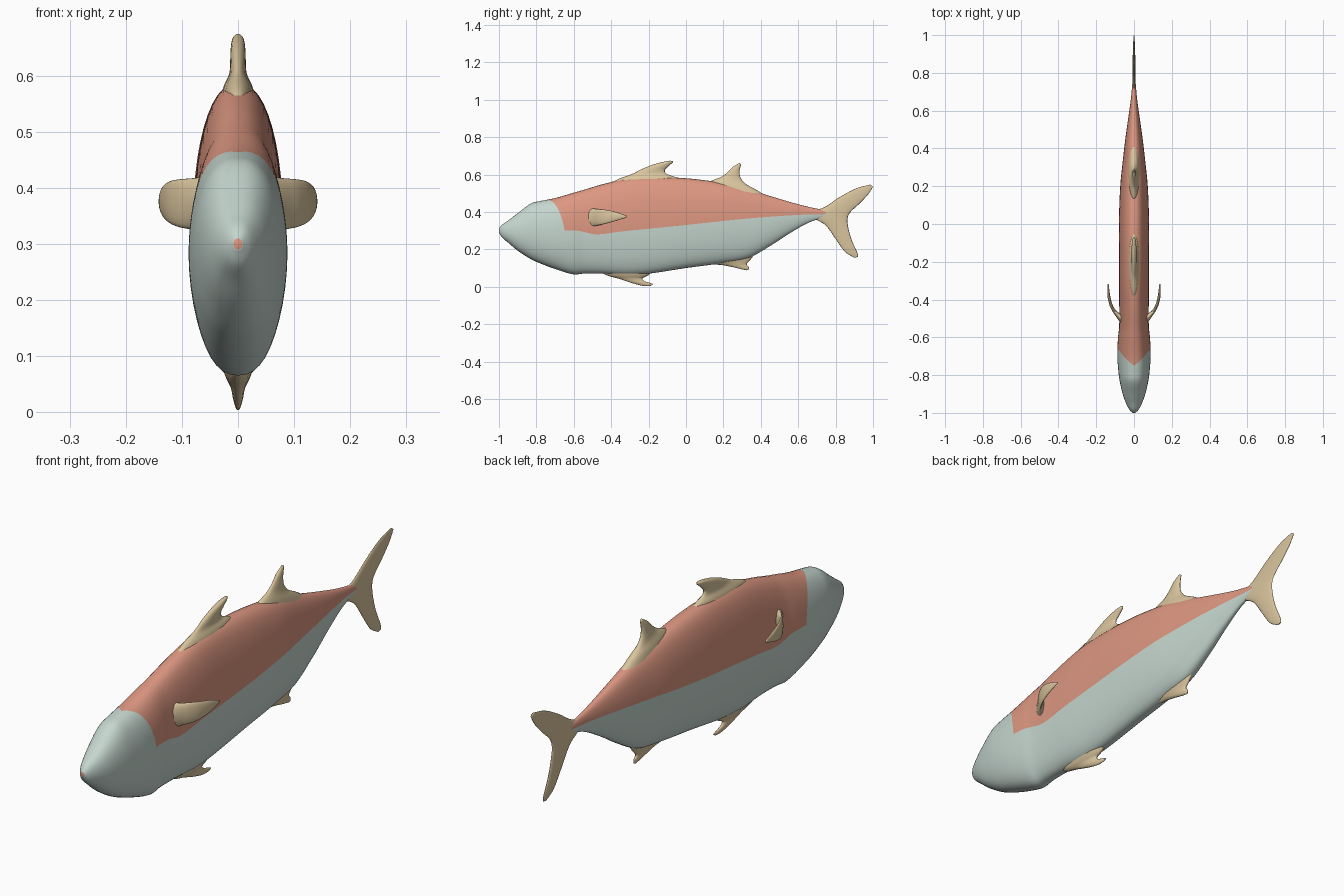
import bpy
import bmesh
import math
from mathutils import Vector

cube = bpy.data.objects.get("Cube")
if cube:
    bpy.data.objects.remove(cube, do_unlink=True)


def material(name, colour):
    mat = bpy.data.materials.new(name)
    mat.use_nodes = True
    mat.diffuse_color = (*colour, 1)
    mat.node_tree.nodes["Principled BSDF"].inputs["Base Color"].default_value = (*colour, 1)
    return mat


SALMON = material("salmon back", (0.72, 0.31, 0.22))
PALE = material("pale belly", (0.56, 0.67, 0.62))
TAN = material("tan fin", (0.70, 0.56, 0.34))


def sample(rows, t, key=None):
    """Smooth curve through rows of numbers; key gives each row's parameter."""
    keys = [key(i, r) for i, r in enumerate(rows)] if key else list(range(len(rows)))
    t = min(max(t, keys[0]), keys[-1])
    i = max(k for k in range(len(rows) - 1) if keys[k] <= t)

    def slope(k, c):
        a, b = max(k - 1, 0), min(k + 1, len(rows) - 1)
        return (rows[b][c] - rows[a][c]) / (keys[b] - keys[a])

    d = keys[i + 1] - keys[i]
    u = (t - keys[i]) / d
    h = u * u * (3 - 2 * u)
    return [rows[i][c] * (1 - h) + rows[i + 1][c] * h
            + d * u * (1 - u) * ((1 - u) * slope(i, c) - u * slope(i + 1, c))
            for c in range(len(rows[0]))]


def loft(name, rings, mats, rule=None):
    """Skin closed rings of points, cap the ends and shade smooth."""
    bm = bmesh.new()
    loops = [[bm.verts.new(p) for p in ring] for ring in rings]
    n = len(loops[0])
    for i in range(len(loops) - 1):
        for j in range(n):
            k = (j + 1) % n
            face = bm.faces.new((loops[i][j], loops[i][k], loops[i + 1][k], loops[i + 1][j]))
            if rule:
                face.material_index = rule(i, j)
    bm.faces.new(loops[0])
    bm.faces.new(loops[-1])
    bmesh.ops.recalc_face_normals(bm, faces=bm.faces)
    for face in bm.faces:
        face.smooth = True
    mesh = bpy.data.meshes.new(name)
    bm.to_mesh(mesh)
    bm.free()
    for mat in mats:
        mesh.materials.append(mat)
    obj = bpy.data.objects.new(name, mesh)
    bpy.context.collection.objects.link(obj)
    return obj


# Body stations: y, top, bottom, half width
BODY = [
    (-1, .31, .29, .008), (-.985, .33, .265, .023), (-.95, .355, .235, .042),
    (-.9, .393, .193, .06), (-.83, .445, .148, .076), (-.78, .458, .125, .083),
    (-.7, .474, .095, .088), (-.6, .503, .066, .085), (-.55, .517, .07, .079),
    (-.45, .547, .07, .078), (-.32, .577, .062, .08), (-.2, .586, .07, .08),
    (0, .58, .1, .08), (.2, .554, .127, .073), (.33, .522, .152, .06),
    (.45, .485, .218, .046), (.55, .455, .283, .032), (.65, .428, .34, .018),
    (.72, .414, .364, .011), (.81, .398, .376, .004),
]
# Colour line between back and belly: y, z
LINE = [(-1, .3), (-.65, .302), (-.57, .298), (-.48, .28), (-.35, .295), (0, .33),
        (.3, .362), (.6, .384), (.81, .389)]
HEAD_END = -0.65
SIDE = 12


def first(_, row):
    return row[0]


def body_point(t, up, f, side):
    """Point at fraction f above (up) or below the colour line."""
    bend = max(0, 1 - abs(t - HEAD_END) / 0.33) if up else 0
    y = t - 0.1 * f ** 1.3 * bend
    _, top, bottom, width = sample(BODY, y, first)
    middle, half = (top + bottom) / 2, (top - bottom) / 2
    ratio = (sample(LINE, y, first)[1] - middle) / half
    start = math.asin(min(max(ratio, -0.9), 0.9))
    end = math.pi / 2 if up else -math.pi / 2
    a = start + (end - start) * f
    return Vector((side * width * max(math.cos(a), 0) ** 0.85, y, middle + half * math.sin(a)))


def body_ring(t):
    ring = [body_point(t, True, 1 - j / SIDE, 1) for j in range(SIDE)]
    ring += [body_point(t, False, j / SIDE, 1) for j in range(SIDE)]
    ring += [body_point(t, False, 1 - j / SIDE, -1) for j in range(SIDE)]
    ring += [body_point(t, True, j / SIDE, -1) for j in range(SIDE)]
    return ring


NOSE_RINGS, BACK_RINGS = 30, 80
ts = [-1 + (1 + HEAD_END) * (i / NOSE_RINGS) ** 1.5 for i in range(NOSE_RINGS)]
ts += [HEAD_END + (0.81 - HEAD_END) * i / BACK_RINGS for i in range(BACK_RINGS + 1)]


def body_colour(i, j):
    upper = j < SIDE or j >= 3 * SIDE
    return 0 if upper and i >= NOSE_RINGS else 1


loft("body", [body_ring(t) for t in ts], [SALMON, PALE], body_colour)


def fin(name, stations, flat=True, steps=6, around=20):
    """Stations hold leading point, trailing point and half thickness."""
    if flat:
        stations = [(0, a, b, 0, c, d, e) for a, b, c, d, e in stations]
    rings = []
    total = (len(stations) - 1) * steps
    for s in range(total + 1):
        t = s / steps
        row = sample(stations, t)
        lead, trail = Vector(row[:3]), Vector(row[3:6])
        mid, chord = (lead + trail) / 2, (trail - lead) / 2
        normal = Vector((1, 0, 0))
        if not flat:
            a, b = sample(stations, t - 0.1), sample(stations, t + 0.1)
            path = Vector(b[:3]) + Vector(b[3:6]) - Vector(a[:3]) - Vector(a[3:6])
            normal = chord.cross(path).normalized()
        angles = [2 * math.pi * k / around for k in range(around)]
        rings.append([mid + chord * math.cos(q) + normal * row[6] * math.sin(q) for q in angles])
    return loft(name, rings, [TAN])


# Fins along the back
fin("front_dorsal_fin", [
    (-.42, .53, 0, .54, .034), (-.37, .572, -.05, .582, .027), (-.29, .602, -.1, .602, .016),
    (-.24, .627, -.113, .622, .014), (-.18, .652, -.093, .645, .013),
    (-.12, .668, -.072, .664, .01), (-.085, .674, -.07, .672, .004)])
fin("rear_dorsal_fin", [
    (.1, .53, .45, .47, .034), (.13, .563, .38, .516, .026), (.19, .588, .32, .55, .016),
    (.225, .615, .292, .583, .012), (.25, .64, .286, .618, .01), (.285, .662, .295, .655, .004)])

# Fins under the belly
fin("pelvic_fin", [
    (-.47, .1, -.16, .1, .034), (-.43, .064, -.2, .062, .022), (-.36, .043, -.232, .045, .013),
    (-.29, .02, -.222, .03, .009), (-.23, .005, -.185, .018, .005), (-.19, .004, -.175, .013, .002)])
fin("anal_fin", [
    (.1, .17, .42, .22, .032), (.14, .125, .375, .182, .022), (.2, .115, .345, .145, .014),
    (.25, .105, .325, .122, .01), (.29, .095, .335, .106, .007), (.325, .088, .338, .093, .003)])

# Forked tail, lower tip to upper tip
fin("tail_fin", [
    (.9, .155, .92, .16, .002), (.85, .187, .916, .183, .005), (.8, .255, .886, .25, .007),
    (.745, .33, .868, .315, .008), (.66, .386, .864, .365, .009), (.745, .428, .88, .4, .008),
    (.82, .478, .93, .447, .007), (.91, .526, .975, .495, .005), (.985, .546, 1, .535, .002)])

# Curved pectoral fin on each side
PECTORAL = [
    (.058, -.505, .315, .42, .024), (.082, -.485, .325, .417, .014), (.105, -.46, .33, .415, .009),
    (.123, -.425, .338, .411, .008), (.134, -.375, .352, .4, .007), (.137, -.318, .37, .38, .003)]
for side, label in ((1, "left"), (-1, "right")):
    fin(label + "_pectoral_fin",
        [(side * x, y, low, side * x, y, high, thick) for x, y, low, high, thick in PECTORAL],
        flat=False)
